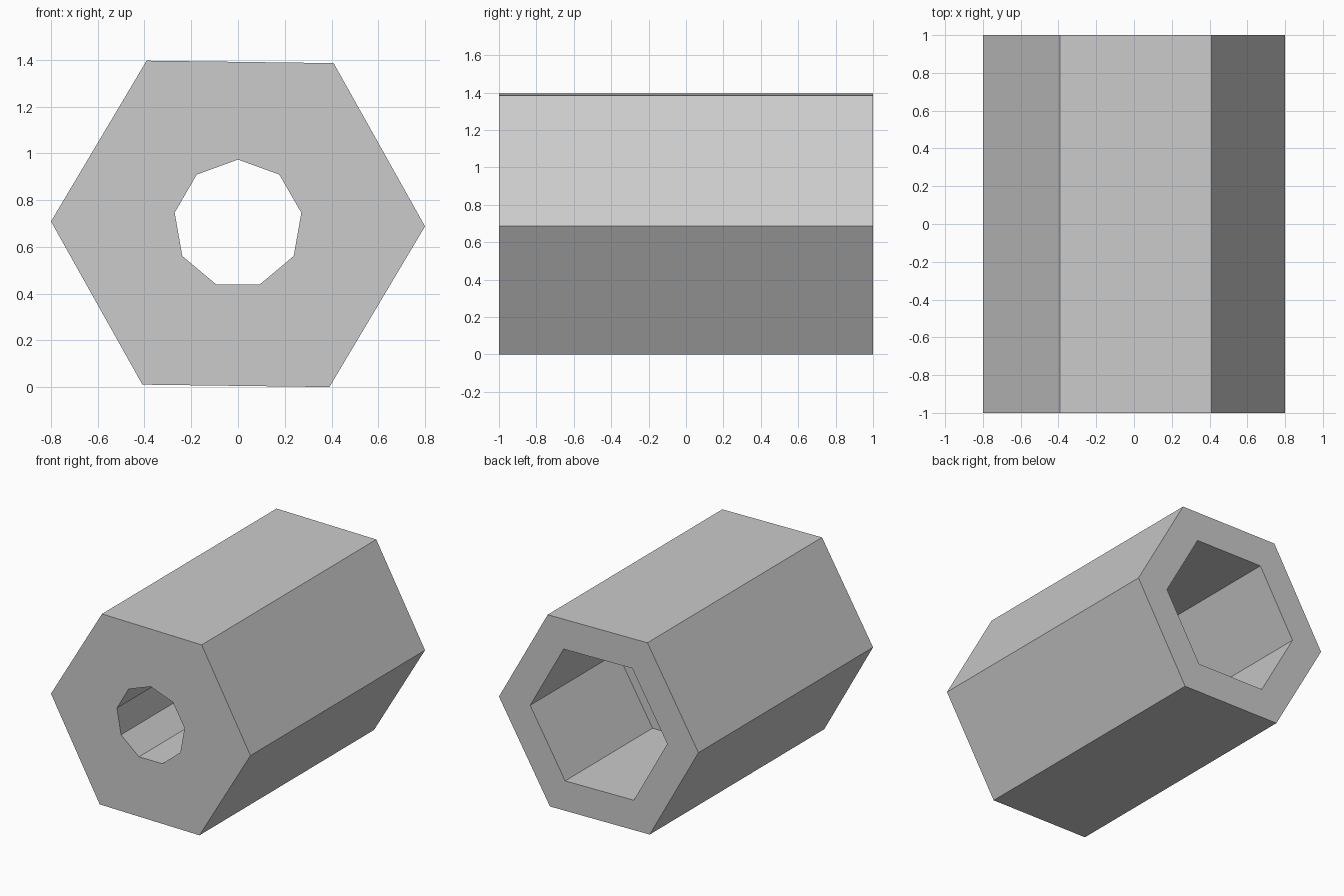
import bpy
import bmesh
from math import cos, sin, radians

cube = bpy.data.objects.get("Cube")
if cube:
    bpy.data.objects.remove(cube, do_unlink=True)

CENTRE_Z = 0.698
TILT = -0.75           # slight roll of the hexagons, degrees
FRONT, FLOOR, BACK = -1.0, 0.0, 1.0

grey = bpy.data.materials.new("plain_grey")
grey.use_nodes = True
colour = (0.6, 0.6, 0.6, 1.0)
grey.diffuse_color = colour
grey.node_tree.nodes["Principled BSDF"].inputs["Base Color"].default_value = colour

bm = bmesh.new()


def ring(sides, radius, start, y):
    """Closed loop of edges around the y axis."""
    verts = []
    for i in range(sides):
        a = radians(start + 360 * i / sides)
        verts.append(bm.verts.new((radius * cos(a), y, CENTRE_Z + radius * sin(a))))
    for i in range(sides):
        bm.edges.new((verts[i], verts[(i + 1) % sides]))
    return verts


def walls(a, b):
    n = len(a)
    for i in range(n):
        j = (i + 1) % n
        bm.faces.new((a[i], a[j], b[j], b[i]))


def cap(outer, inner):
    """Flat face with a hole between two loops."""
    edges = []
    for loop in (outer, inner):
        for i, v in enumerate(loop):
            edges.append(bm.edges.get((v, loop[(i + 1) % len(loop)])))
    bmesh.ops.triangle_fill(bm, use_beauty=True, use_dissolve=False, edges=edges)


# Outer hexagonal body
body_front = ring(6, 0.8, TILT, FRONT)
body_back = ring(6, 0.8, TILT, BACK)
walls(body_front, body_back)

# Hexagonal socket in the back half
socket_floor = ring(6, 0.55, TILT, FLOOR)
socket_back = ring(6, 0.55, TILT, BACK)
walls(socket_floor, socket_back)

# Nine-sided bore through the front half
bore_front = ring(9, 0.275, 90, FRONT)
bore_floor = ring(9, 0.275, 90, FLOOR)
walls(bore_front, bore_floor)

# End faces and socket floor
cap(body_front, bore_front)
cap(socket_floor, bore_floor)
walls(body_back, socket_back)

bmesh.ops.recalc_face_normals(bm, faces=bm.faces[:])
mesh = bpy.data.meshes.new("hex_socket_sleeve")
bm.to_mesh(mesh)
bm.free()
mesh.materials.append(grey)
sleeve = bpy.data.objects.new("hex_socket_sleeve", mesh)
bpy.context.scene.collection.objects.link(sleeve)
